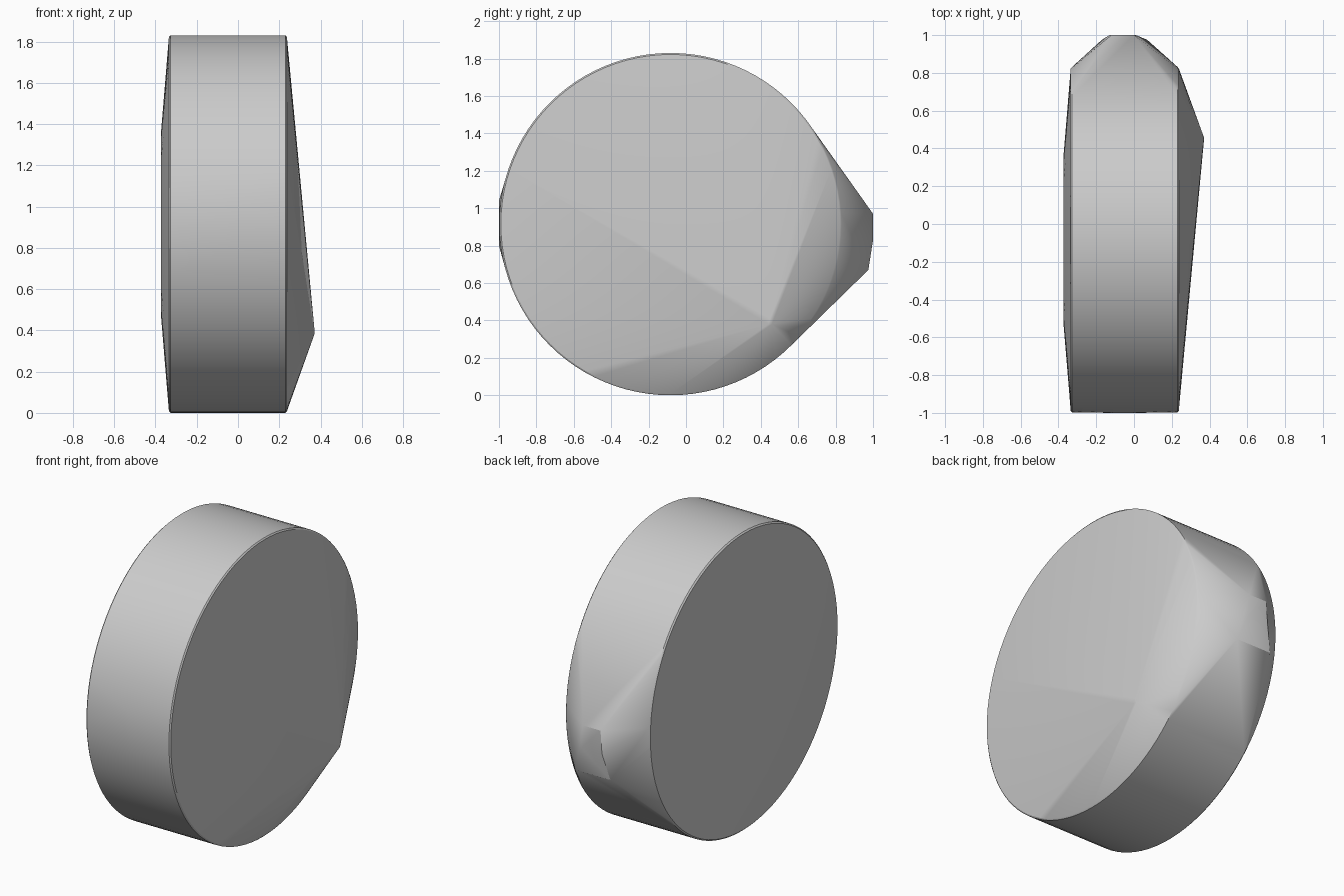
import bpy, bmesh
from math import cos, sin, pi, radians

if "Cube" in bpy.data.objects:
    bpy.data.objects.remove(bpy.data.objects["Cube"], do_unlink=True)

CY, CZ, R = -0.083, 0.915, 0.915


def ring(bm, x, radius, count):
    for i in range(count):
        a = 2 * pi * i / count
        bm.verts.new((x, CY + radius * cos(a), CZ + radius * sin(a)))


def edge(bm, x0, x1, y, z):
    bm.verts.new((x0, y, z))
    bm.verts.new((x1, y, z))


grey = bpy.data.materials.new("grey")
grey.use_nodes = True
colour = (0.6, 0.6, 0.6, 1)
grey.diffuse_color = colour
grey.node_tree.nodes["Principled BSDF"].inputs["Base Color"].default_value = colour

bm = bmesh.new()
# Drum with softly rounded rims
for x, r in ((-0.335, R - 0.008), (-0.327, R), (0.23, R), (0.237, R - 0.008)):
    ring(bm, x, r, 96)
# Shallow raised plateau on the right side
ring(bm, -0.372, 0.46, 16)
# Off-centre peak on the left side
for y, z in ((0.44, 0.38), (0.46, 0.38), (0.45, 0.41)):
    bm.verts.new((0.37, y, z))
# Blunt nose at the back
edge(bm, -0.12, 0.0, 1.0, 0.97)
edge(bm, -0.13, 0.01, 1.0, 0.83)
edge(bm, -0.17, 0.07, 0.975, 0.67)
# Slight bump at the front
edge(bm, -0.07, -0.05, -1.0, 1.04)
edge(bm, -0.05, -0.03, -1.0, 0.8)

# Stretch one skin over all the parts
hull = bmesh.ops.convex_hull(bm, input=bm.verts[:])
unused = {v for v in hull["geom_interior"] + hull["geom_unused"]
          if isinstance(v, bmesh.types.BMVert)}
bmesh.ops.delete(bm, geom=list(unused), context="VERTS")
bmesh.ops.dissolve_limit(bm, angle_limit=radians(0.2), verts=bm.verts[:], edges=bm.edges[:])
bmesh.ops.recalc_face_normals(bm, faces=bm.faces[:])

mesh = bpy.data.meshes.new("drum_shell")
bm.to_mesh(mesh)
bm.free()
mesh.materials.append(grey)
shell = bpy.data.objects.new("drum_shell", mesh)
bpy.context.collection.objects.link(shell)
bpy.context.view_layer.objects.active = shell
shell.select_set(True)
bpy.ops.object.shade_smooth_by_angle(angle=radians(30))
